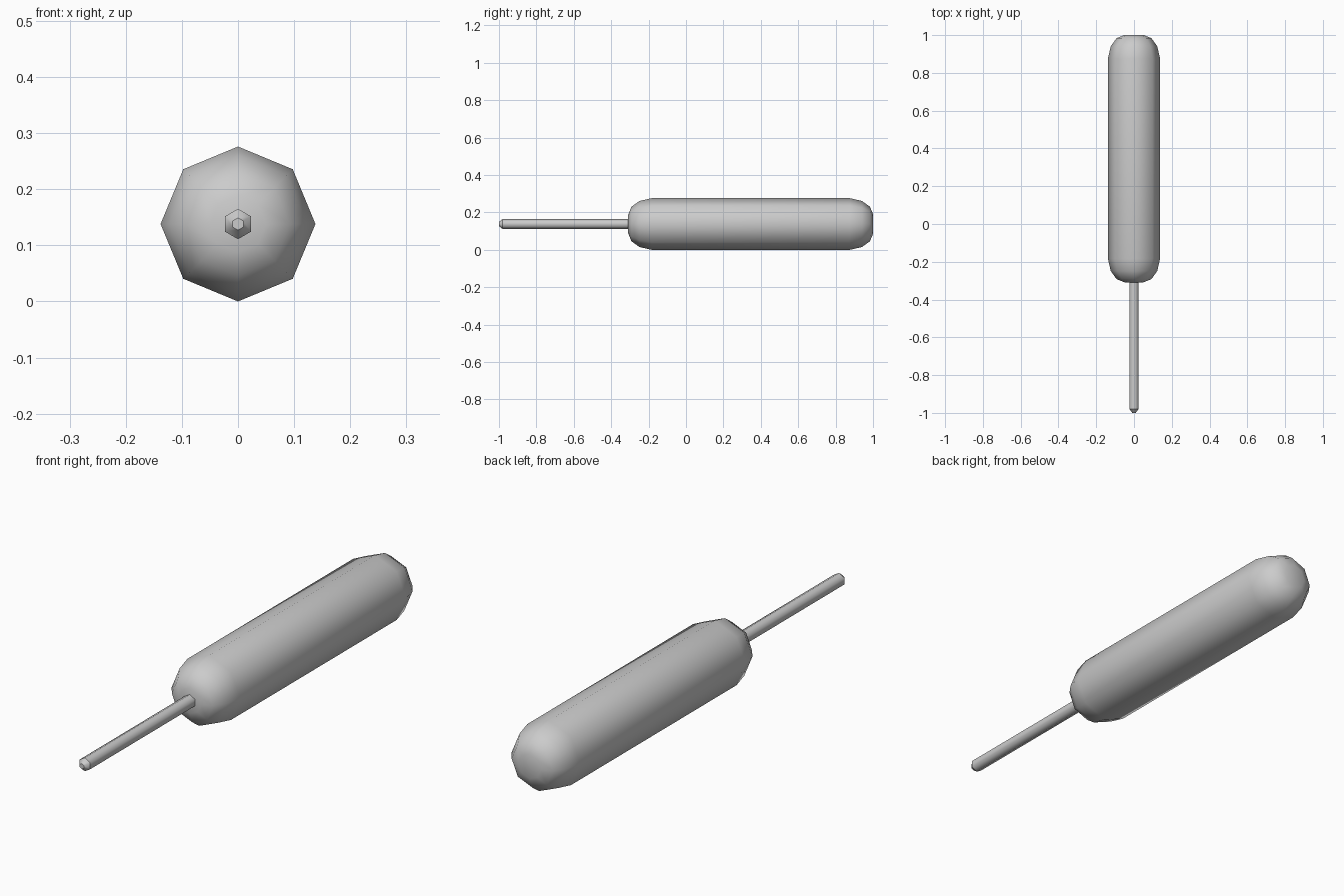
import bpy, bmesh, math

cube = bpy.data.objects.get("Cube")
if cube:
    bpy.data.objects.remove(cube, do_unlink=True)

AXIS_Z = 0.138


def material(name, color):
    mat = bpy.data.materials.new(name)
    mat.use_nodes = True
    mat.diffuse_color = color
    mat.node_tree.nodes["Principled BSDF"].inputs["Base Color"].default_value = color
    return mat


def lathe(name, profile, sides, mat, sharp_rings=()):
    """Sweep (y, radius) points around the long axis, with a corner at the top."""
    bm = bmesh.new()
    rings = []
    for y, r in profile:
        angles = [2 * math.pi * i / sides for i in range(sides)]
        rings.append([bm.verts.new((r * math.sin(a), y, AXIS_Z + r * math.cos(a)))
                      for a in angles])
    for a, b in zip(rings, rings[1:]):
        for i in range(sides):
            j = (i + 1) % sides
            bm.faces.new((a[i], a[j], b[j], b[i]))
    bm.faces.new(rings[0])
    bm.faces.new(rings[-1])
    bmesh.ops.recalc_face_normals(bm, faces=bm.faces)
    for f in bm.faces:
        f.smooth = True
    for k in sharp_rings:
        for i in range(sides):
            bm.edges.get((rings[k][i], rings[k][(i + 1) % sides])).smooth = False
    mesh = bpy.data.meshes.new(name)
    bm.to_mesh(mesh)
    bm.free()
    mesh.materials.append(mat)
    obj = bpy.data.objects.new(name, mesh)
    bpy.context.collection.objects.link(obj)
    return obj


grey = material("plain grey", (0.6, 0.6, 0.6, 1))

# Rounded grip, symmetric about its middle
end = [(0.655, 0.05), (0.638, 0.092), (0.595, 0.123), (0.53, 0.138)]
middle = 0.346
grip = [(middle - d, r) for d, r in end] + [(middle + d, r) for d, r in reversed(end)]
lathe("handle", grip, 8, grey)

# Thin shaft with a chamfered tip, sunk into the handle
lathe("shaft", [(-1.0, 0.011), (-0.98, 0.027), (-0.28, 0.027)], 6, grey, (0, 1, 2))
